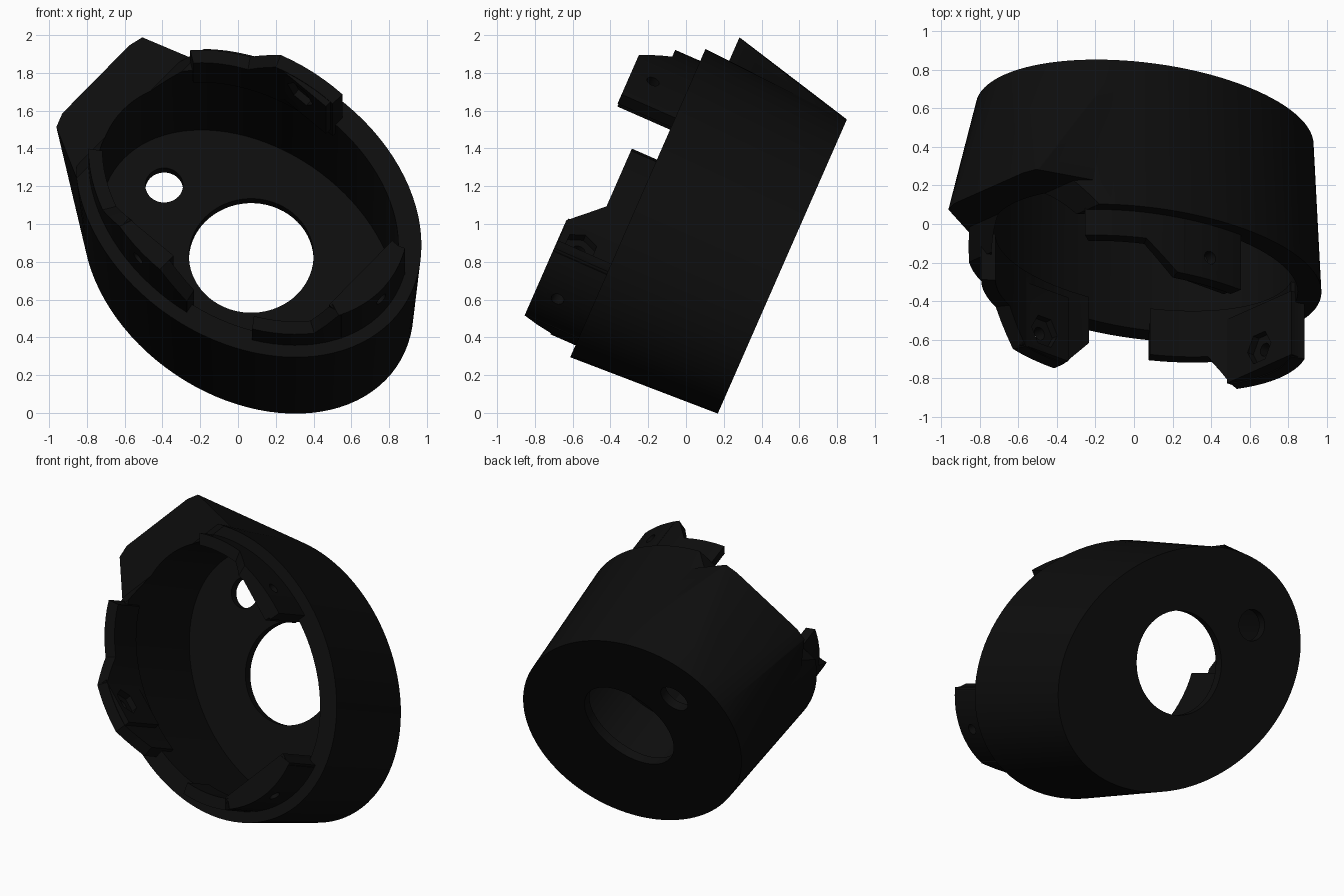
import bpy, bmesh, math
from mathutils import Matrix, Vector

old = bpy.data.objects.get("Cube")
if old:
    bpy.data.objects.remove(old, do_unlink=True)

# Tilted frame: U long axis of the oval, W short axis, D from the base to the opening
PHI = math.radians(137.9)
X, D = Vector((1, 0, 0)), Vector((0, -0.916, 0.402))
V = D.cross(X)
U = math.cos(PHI) * X + math.sin(PHI) * V
W = math.cos(PHI) * V - math.sin(PHI) * X
FRAME = Matrix.Translation((0.055, 0.51, 0.775)) @ Matrix((U, W, D)).transposed().to_4x4()

black = bpy.data.materials.new("matte_black")
black.use_nodes = True
COLOUR = (0.004, 0.004, 0.004, 1)
black.diffuse_color = COLOUR
black.node_tree.nodes["Principled BSDF"].inputs["Base Color"].default_value = COLOUR


def finish(name, bm):
    bmesh.ops.recalc_face_normals(bm, faces=bm.faces)
    bm.transform(FRAME)
    mesh = bpy.data.meshes.new(name)
    bm.to_mesh(mesh)
    bm.free()
    mesh.materials.append(black)
    obj = bpy.data.objects.new(name, mesh)
    bpy.context.collection.objects.link(obj)
    return obj


def loft(name, rings):
    """Skin a row of equal closed rings and cap both ends."""
    bm = bmesh.new()
    rows = [[bm.verts.new(p) for p in ring] for ring in rings]
    n = len(rows[0])
    for a, b in zip(rows, rows[1:]):
        for i in range(n):
            j = (i + 1) % n
            bm.faces.new((a[i], a[j], b[j], b[i]))
    bm.faces.new(rows[0])
    bm.faces.new(rows[-1])
    return finish(name, bm)


def hull(name, points):
    bm = bmesh.new()
    for p in points:
        bm.verts.new(p)
    bmesh.ops.convex_hull(bm, input=bm.verts)
    return finish(name, bm)


def on_oval(a, b, deg, d):
    t = math.radians(deg)
    return (a * math.cos(t), b * math.sin(t), d)


def oval(a, b, d, n=96):
    return [on_oval(a, b, 360 * i / n, d) for i in range(n)]


def box(name, lo, hi):
    rect = lambda d: [(lo[0], lo[1], d), (hi[0], lo[1], d), (hi[0], hi[1], d), (lo[0], hi[1], d)]
    return loft(name, [rect(lo[2]), rect(hi[2])])


def rod(name, start, end, r, n):
    """Prism with n sides between two points of the tilted frame."""
    start, end = Vector(start), Vector(end)
    turn = (end - start).to_track_quat('Z', 'Y')
    ring = [turn @ Vector(p) for p in oval(r, r, 0, n)]
    return loft(name, [[start + p for p in ring], [end + p for p in ring]])


def combine(obj, other, operation):
    mod = obj.modifiers.new("join", 'BOOLEAN')
    mod.operation, mod.object, mod.solver = operation, other, 'EXACT'
    bpy.context.view_layer.objects.active = obj
    bpy.ops.object.modifier_apply(modifier=mod.name)
    bpy.data.objects.remove(other, do_unlink=True)


def smooth(obj):
    bpy.ops.object.select_all(action='DESELECT')
    obj.select_set(True)
    bpy.context.view_layer.objects.active = obj
    bpy.ops.object.shade_smooth_by_angle(angle=math.radians(25))


# Oval cup with a slight flare
RIM = 0.835
cup = loft("oval_cup", [oval(0.979, 0.729, 0), oval(1.02, 0.77, RIM)])

# Flared lug with clipped corners on one end of the oval
LUG = 0.695
outline = [(0.78, -0.48), (1.10, -0.38), (1.12, -0.30), (1.12, 0.23), (1.09, 0.31), (0.75, 0.49)]
base_arc = [on_oval(0.979, 0.729, 3.75 * i, 0) for i in range(-13, 14)]
combine(cup, hull("lug", base_arc + [(u, w, LUG) for u, w in outline]), 'UNION')

# Hollow, lowered rim over the lug, and the two floor holes
combine(cup, loft("cavity", [oval(0.89, 0.64, 0.06), oval(0.90, 0.65, 1.3)]), 'DIFFERENCE')
step = [[(u, w, d) for u, d in ((0.86, LUG), (0.73, 0.9), (1.3, 0.9), (1.3, LUG))]
        for w in (-0.7, 0.7)]
combine(cup, loft("rim_step", step), 'DIFFERENCE')
combine(cup, rod("main_hole", (0.013, -0.037, -0.1), (0.013, -0.037, 0.2), 0.33, 64), 'DIFFERENCE')
combine(cup, rod("small_hole", (0.628, -0.03, -0.1), (0.628, -0.03, 0.2), 0.1, 32), 'DIFFERENCE')
smooth(cup)


# Raised inner lip in three pieces, each rising to a tab
def lip(name, profile):
    sections = []
    for (t0, h0), (t1, h1) in zip(profile, profile[1:]):
        n = max(2, round((t1 - t0) / 4))
        sections += [(t0 + (t1 - t0) * i / n, h0 + (h1 - h0) * i / n) for i in range(n)]
    sections.append(profile[-1])
    return loft(name, [[on_oval(0.95, 0.70, t, 0.72), on_oval(0.95, 0.70, t, h),
                        on_oval(0.875, 0.625, t, h), on_oval(0.875, 0.625, t, 0.72)]
                       for t, h in sections])


LOW, TOP = 0.98, 1.145
tabs = [
    ("side_lip", [(33, LOW), (58, LOW), (70, TOP), (90, TOP), (101, LOW)],
     (0.0, 0.59, 0.78), (0.32, 0.66, 1.14), (0.165, 0, 1.02), (0, 1, 0), 0.59),
    ("end_lip", [(125, LOW), (148, LOW), (158, TOP), (202, TOP)],
     (-0.89, -0.25, 0.78), (-0.80, 0.25, 1.14), (0, 0, 1.02), (-1, 0, 0), 0.80),
    ("upper_lip", [(267.6, TOP), (292, TOP), (303, LOW), (325, LOW)],
     (-0.02, -0.66, 0.78), (0.32, -0.59, 1.14), (0.165, 0, 1.02), (0, -1, 0), 0.59),
]
for name, profile, lo, hi, centre, out, depth in tabs:
    piece = lip(name, profile)
    combine(piece, box("nut_boss", lo, hi), 'UNION')
    c, o = Vector(centre), Vector(out)
    # Hexagonal nut pocket inside, screw hole right through
    combine(piece, rod("nut_pocket", c + o * (depth - 0.05), c + o * (depth + 0.04), 0.09, 6), 'DIFFERENCE')
    combine(piece, rod("screw_hole", c + o * (depth - 0.05), c + o * (depth + 0.3), 0.035, 16), 'DIFFERENCE')
    smooth(piece)
